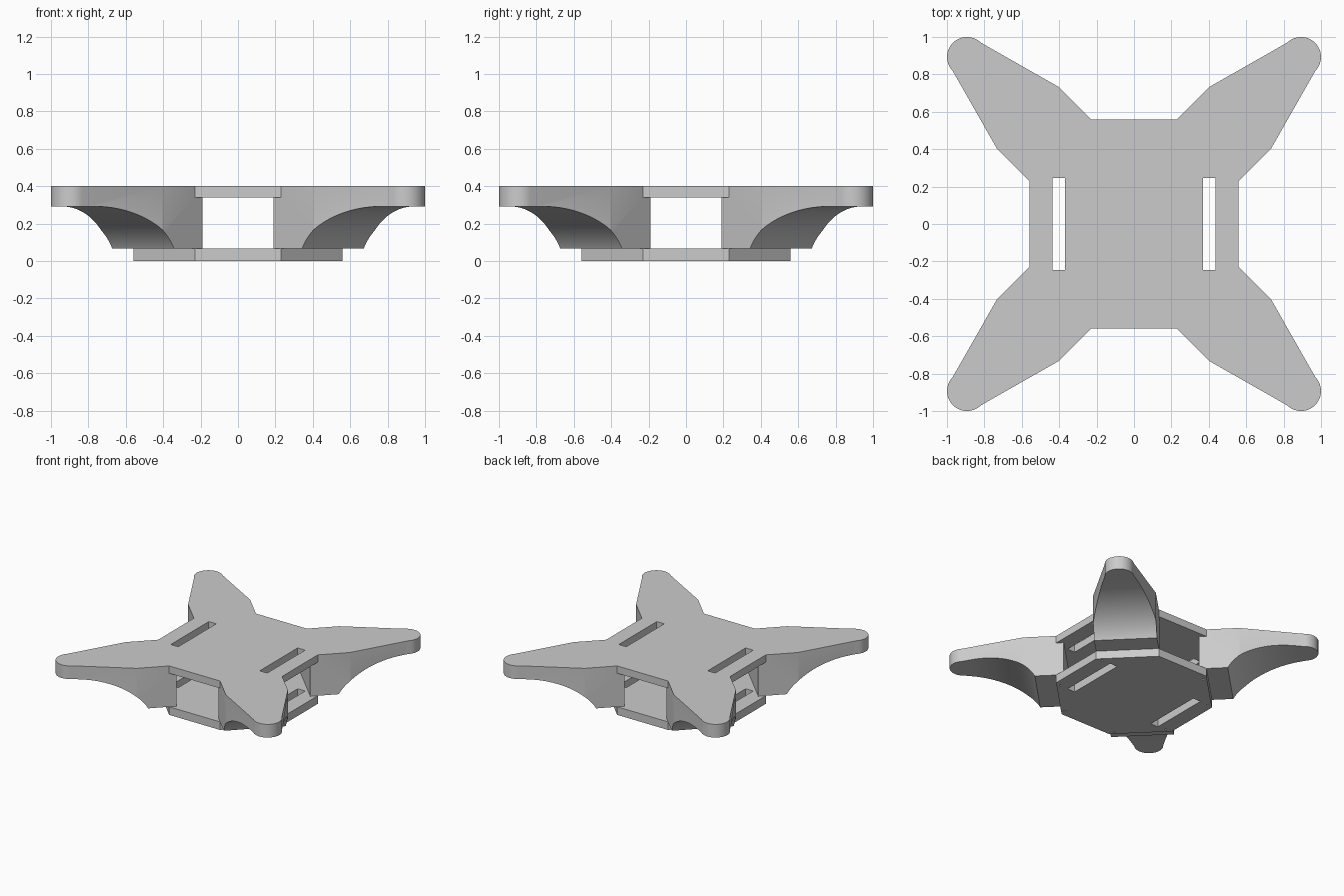
import bpy, bmesh
from math import sin, cos, pi, sqrt
from mathutils import Matrix

cube = bpy.data.objects.get("Cube")
if cube:
    bpy.data.objects.remove(cube, do_unlink=True)

PLATE_TOP, DECK_UNDER, TIP_UNDER, TOP = 0.066, 0.34, 0.292, 0.40

grey = bpy.data.materials.new("light grey")
grey.use_nodes = True
grey.diffuse_color = (0.6, 0.6, 0.6, 1)
grey.node_tree.nodes["Principled BSDF"].inputs["Base Color"].default_value = (0.6, 0.6, 0.6, 1)


def prism(name, outline, low, high, matrix=Matrix()):
    """Extrude a flat outline from low to high, then place it."""
    bm = bmesh.new()
    face = bm.faces.new([bm.verts.new((x, y, low)) for x, y in outline])
    out = bmesh.ops.extrude_face_region(bm, geom=[face])
    verts = [g for g in out["geom"] if isinstance(g, bmesh.types.BMVert)]
    bmesh.ops.translate(bm, verts=verts, vec=(0, 0, high - low))
    bmesh.ops.recalc_face_normals(bm, faces=bm.faces)
    bm.transform(matrix)
    mesh = bpy.data.meshes.new(name)
    bm.to_mesh(mesh)
    bm.free()
    mesh.materials.append(grey)
    obj = bpy.data.objects.new(name, mesh)
    bpy.context.collection.objects.link(obj)
    return obj


def four_fold(points):
    """Repeat one corner's points around the centre."""
    result = []
    for _ in range(4):
        result += points
        points = [(-y, x) for x, y in points]
    return result


def circle(cx, cy, r, start, sweep, steps):
    return [(cx + r * cos(start + sweep * i / steps), cy + r * sin(start + sweep * i / steps))
            for i in range(steps + 1)]


def cut(obj, cutters):
    for c in cutters:
        c.hide_render = True
        mod = obj.modifiers.new("cut", "BOOLEAN")
        mod.operation, mod.solver, mod.object = "DIFFERENCE", "EXACT", c
    bpy.context.view_layer.update()
    graph = bpy.context.evaluated_depsgraph_get()
    mesh = bpy.data.meshes.new_from_object(obj.evaluated_get(graph))
    obj.modifiers.clear()
    obj.data = mesh


# Four-armed upper frame and octagonal bottom plate
tip = circle(0.893, 0.893, 0.107, -pi / 4, pi, 16)
frame = prism("upper_frame", four_fold(
    [(0.56, 0.23), (0.733, 0.403)] + tip + [(0.403, 0.733), (0.23, 0.56)]), PLATE_TOP, TOP)
plate = prism("bottom_plate", four_fold([(0.56, 0.23), (0.23, 0.56)]), 0, PLATE_TOP)

# Open bay between the plates
bay = prism("bay_cutter", four_fold(
    [(0.65, 0.23), (0.56, 0.23), (0.52, 0.19), (0.19, 0.52), (0.23, 0.56), (0.23, 0.65)]),
    -0.1, DECK_UNDER)

# Strap slots through both plates
slots = [prism("slot_cutter", [(s * 0.402 + x, y) for x, y in
         ((-0.034, -0.245), (0.034, -0.245), (0.034, 0.245), (-0.034, 0.245))], -0.2, 0.6)
         for s in (-1, 1)]

# Elliptical scoop under each arm, and screw holes below each arm root
scoops, holes = [], []
centre, length, depth = 1.207, 0.52, 0.34
profile = [(centre - length * sin(t), TIP_UNDER - depth + depth * cos(t))
           for t in [pi / 2 * i / 32 for i in range(33)]]
profile += [(1.6, TIP_UNDER - depth), (1.6, TIP_UNDER)]
for k in range(4):
    a = pi / 4 + k * pi / 2
    c, s = cos(a), sin(a)
    basis = Matrix(((c, 0, s, 0), (s, 0, -c, 0), (0, 1, 0, 0), (0, 0, 0, 1)))
    scoops.append(prism("scoop_cutter", profile, -0.4, 0.4, basis))
    for w in (-0.19, 0.19):
        ring = circle(0.53 * c + w * s, 0.53 * s - w * c, 0.008, 0, 2 * pi, 12)[:-1]
        holes.append(prism("hole_cutter", ring, -0.1, PLATE_TOP - 0.01))

cut(frame, [bay] + scoops + slots)
cut(plate, slots + holes)
for c in [bay] + scoops + slots + holes:
    bpy.data.objects.remove(c, do_unlink=True)

# Smooth the round tips and scoops, keep the other edges sharp
bpy.ops.object.select_all(action="DESELECT")
for obj in (frame, plate):
    obj.select_set(True)
bpy.context.view_layer.objects.active = frame
bpy.ops.object.shade_smooth_by_angle(angle=pi / 9)
